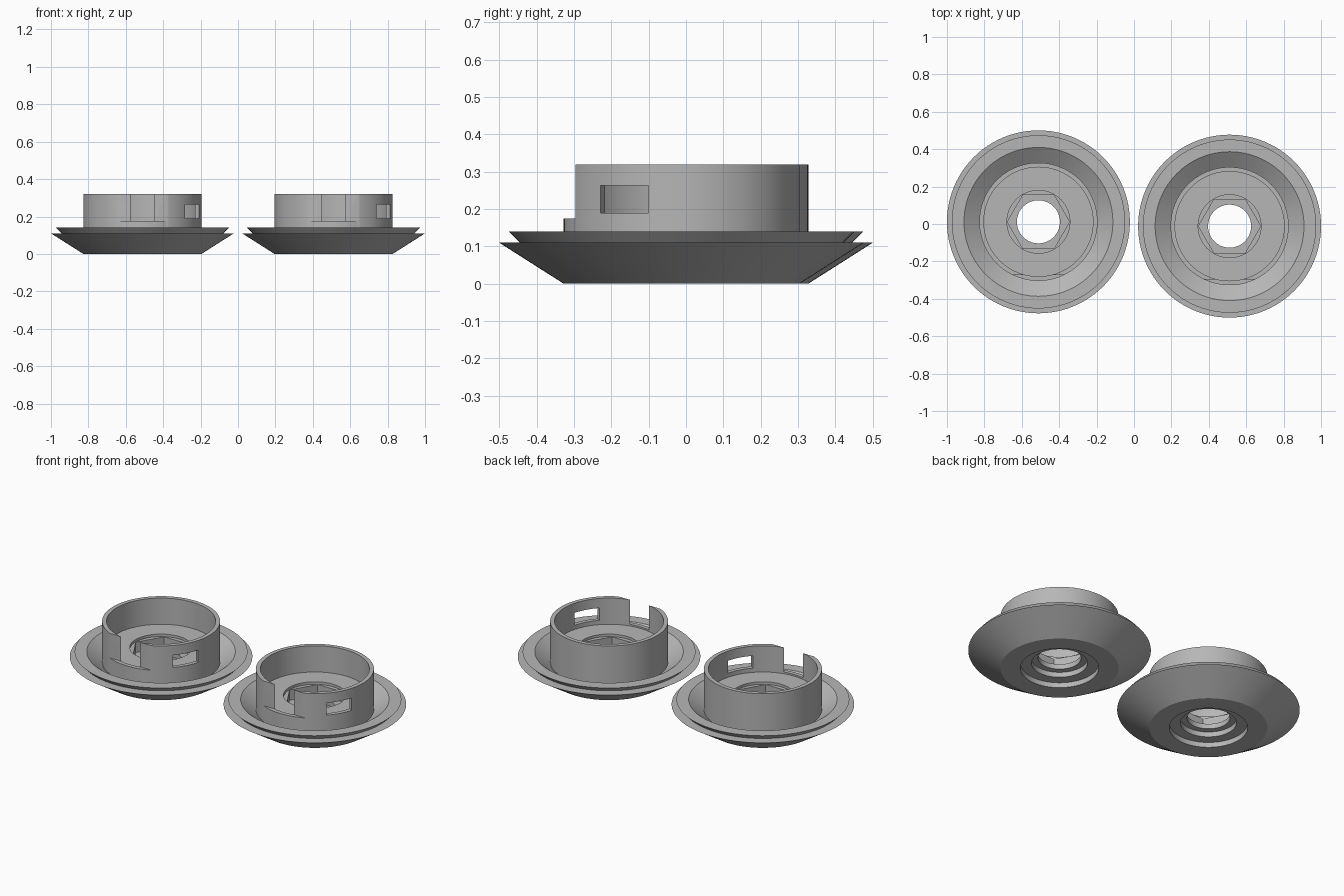
import bpy, bmesh, math
from mathutils import Matrix

if "Cube" in bpy.data.objects:
    bpy.data.objects.remove(bpy.data.objects["Cube"])

SEG = 96
grey = bpy.data.materials.new("grey_plastic")
grey.diffuse_color = (0.47, 0.47, 0.47, 1)
grey.use_nodes = True
grey.node_tree.nodes["Principled BSDF"].inputs["Base Color"].default_value = grey.diffuse_color


def make_object(name, bm, loc=(0, 0, 0)):
    bmesh.ops.recalc_face_normals(bm, faces=bm.faces)
    me = bpy.data.meshes.new(name)
    bm.to_mesh(me)
    bm.free()
    me.materials.append(grey)
    ob = bpy.data.objects.new(name, me)
    ob.location = loc
    bpy.context.collection.objects.link(ob)
    return ob


def lathe(name, profile, loc):
    """Closed (radius, z) profile turned around z."""
    bm = bmesh.new()
    rings = []
    for i in range(SEG):
        a = 2 * math.pi * i / SEG
        rings.append([bm.verts.new((r * math.cos(a), r * math.sin(a), z)) for r, z in profile])
    n = len(profile)
    for i in range(SEG):
        p, q = rings[i], rings[(i + 1) % SEG]
        for j in range(n):
            k = (j + 1) % n
            bm.faces.new((p[j], q[j], q[k], p[k]))
    return make_object(name, bm, loc)


def box(name, size, centre, angle, loc):
    bm = bmesh.new()
    m = Matrix.Rotation(angle, 4, 'Z') @ Matrix.Translation(centre) @ Matrix.Diagonal((*size, 1))
    bmesh.ops.create_cube(bm, size=1, matrix=m)
    return make_object(name, bm, loc)


def hex_prism(name, radius, z0, z1, loc):
    bm = bmesh.new()
    bmesh.ops.create_cone(bm, cap_ends=True, segments=6, radius1=radius, radius2=radius,
                          depth=z1 - z0,
                          matrix=Matrix.Translation((0, 0, (z0 + z1) / 2))
                          @ Matrix.Rotation(math.pi / 2, 4, 'Z'))
    # corners point along x
    if max(v.co.x for v in bm.verts) < radius * 0.99:
        bmesh.ops.rotate(bm, verts=bm.verts, matrix=Matrix.Rotation(math.pi / 6, 3, 'Z'))
    return make_object(name, bm, loc)


def cut(ob, cutter):
    mod = ob.modifiers.new("cut", 'BOOLEAN')
    mod.operation = 'DIFFERENCE'
    mod.solver = 'EXACT'
    mod.object = cutter
    bpy.context.view_layer.objects.active = ob
    bpy.ops.object.modifier_apply(modifier=mod.name)
    bpy.data.objects.remove(cutter)


# hub cross-section: stepped bore, cone, rim groove, dish, collar, floor
PROFILE = [
    (0.21, 0.0), (0.316, 0.0), (0.489, 0.11), (0.433, 0.11), (0.463, 0.14),
    (0.398, 0.14), (0.316, 0.08), (0.316, 0.32), (0.292, 0.32), (0.292, 0.165),
    (0.168, 0.165), (0.168, 0.15), (0.115, 0.15), (0.115, 0.06),
    (0.15, 0.06), (0.15, 0.03), (0.21, 0.03),
]

for side, loc in (("left", (-0.511, 0.0115, 0)), ("right", (0.511, -0.0115, 0))):
    hub = lathe(side + "_hub", PROFILE, loc)
    # nut pocket
    cut(hub, hex_prism("nut_cutter", 0.166, 0.09, 0.2, loc))
    # flat on the front of the collar that opens a slot
    cut(hub, box("slot_cutter", (0.4, 0.1, 0.3), (0, -0.335, 0.325), 0, loc))
    # window in the collar
    cut(hub, box("window_cutter", (0.1, 0.148, 0.073), (0.3, 0, 0.2265), math.radians(-30), loc))
    bpy.ops.object.select_all(action='DESELECT')
    hub.select_set(True)
    bpy.context.view_layer.objects.active = hub
    bpy.ops.object.shade_smooth_by_angle(angle=math.radians(25))
